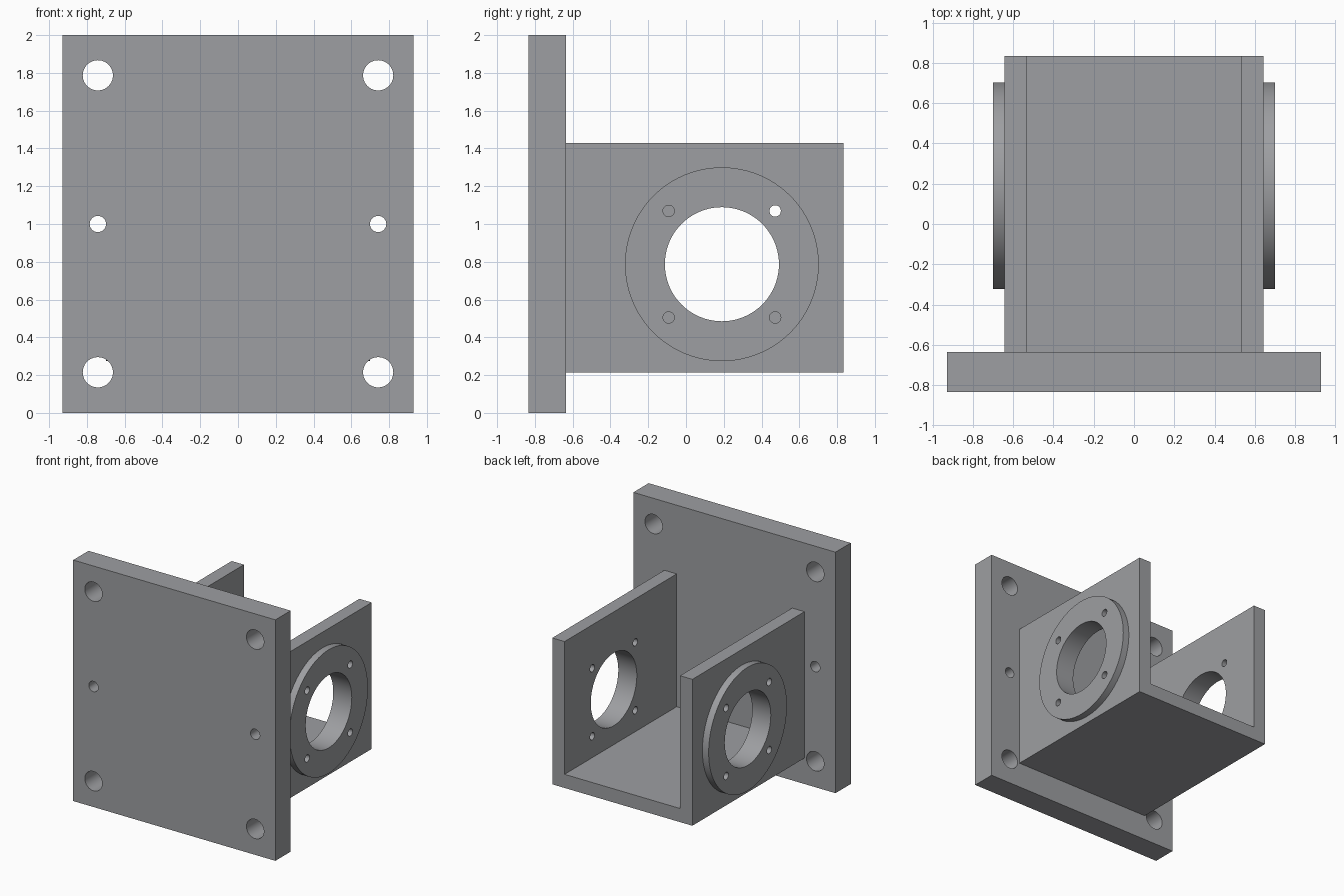
import bpy, bmesh, math
from mathutils import Matrix, Vector

if "Cube" in bpy.data.objects:
    bpy.data.objects.remove(bpy.data.objects["Cube"])

grey = bpy.data.materials.new("machined_grey")
grey.diffuse_color = (0.34, 0.345, 0.36, 1)
grey.use_nodes = True
grey.node_tree.nodes["Principled BSDF"].inputs["Base Color"].default_value = grey.diffuse_color


def make_object(name, bm):
    bmesh.ops.recalc_face_normals(bm, faces=bm.faces)
    mesh = bpy.data.meshes.new(name)
    bm.to_mesh(mesh)
    bm.free()
    mesh.materials.append(grey)
    obj = bpy.data.objects.new(name, mesh)
    bpy.context.collection.objects.link(obj)
    return obj


def extrude_profile(name, points, y0, y1):
    """Extrude an x-z outline along y."""
    bm = bmesh.new()
    face = bm.faces.new([bm.verts.new((x, y0, z)) for x, z in points])
    side = bmesh.ops.extrude_face_region(bm, geom=[face])
    verts = [v for v in side["geom"] if isinstance(v, bmesh.types.BMVert)]
    bmesh.ops.translate(bm, verts=verts, vec=(0, y1 - y0, 0))
    return make_object(name, bm)


def rod(name, start, end, radius, sides=48):
    """Cylinder between two points."""
    a, b = Vector(start), Vector(end)
    turn = (b - a).to_track_quat('Z', 'Y').to_matrix().to_4x4()
    bm = bmesh.new()
    bmesh.ops.create_cone(bm, cap_ends=True, segments=sides, radius1=radius,
                          radius2=radius, depth=(b - a).length,
                          matrix=Matrix.Translation((a + b) / 2) @ turn)
    return make_object(name, bm)


def combine(target, others, operation):
    """Apply booleans in order and discard the helper objects."""
    for other in others:
        mod = target.modifiers.new("combine", 'BOOLEAN')
        mod.operation, mod.solver, mod.object = operation, 'EXACT', other
        bpy.context.view_layer.objects.active = target
        bpy.ops.object.modifier_apply(modifier=mod.name)
        bpy.data.objects.remove(other)


# Square mounting plate at the front
W = 0.928
bracket = extrude_profile("mounting_bracket", [(-W, 0), (W, 0), (W, 2), (-W, 2)], -0.835, -0.635)

# U-shaped channel, open at the top and back
outer, inner, bottom, floor, top = 0.643, 0.53, 0.215, 0.328, 1.43
channel = extrude_profile("channel", [
    (-outer, bottom), (outer, bottom), (outer, top), (inner, top),
    (inner, floor), (-inner, floor), (-inner, top), (-outer, top)], -0.7, 0.835)

# Round bosses on both side walls
CY, CZ = 0.19, 0.787
bosses = [rod("boss", (s * 0.6, CY, CZ), (s * 0.70, CY, CZ), 0.513, 96) for s in (-1, 1)]
combine(bracket, [channel] + bosses, 'UNION')

# Plate bolt holes: large at the corners, small at mid height
holes = [rod("plate_hole", (s * 0.742, -0.95, z), (s * 0.742, -0.5, z), r)
         for s in (-1, 1) for z, r in ((0.215, 0.08), (1.0, 0.043), (1.787, 0.08))]

# Main bore and the four screw holes around it
for s in (-1, 1):
    holes.append(rod("bore", (s * 0.45, CY, CZ), (s * 0.8, CY, CZ), 0.302, 80))
    for dy in (-1, 1):
        for dz in (-1, 1):
            y, z = CY + dy * 0.282, CZ + dz * 0.282
            through = s > 0 or (dy > 0 and dz > 0)
            holes.append(rod("screw_hole", (s * (0.45 if through else 0.6), y, z),
                             (s * 0.8, y, z), 0.03, 32))
combine(bracket, holes, 'DIFFERENCE')

# Round walls smooth, flat faces crisp
bpy.ops.object.select_all(action='DESELECT')
bracket.select_set(True)
bpy.context.view_layer.objects.active = bracket
bpy.ops.object.shade_smooth_by_angle(angle=math.radians(30))
